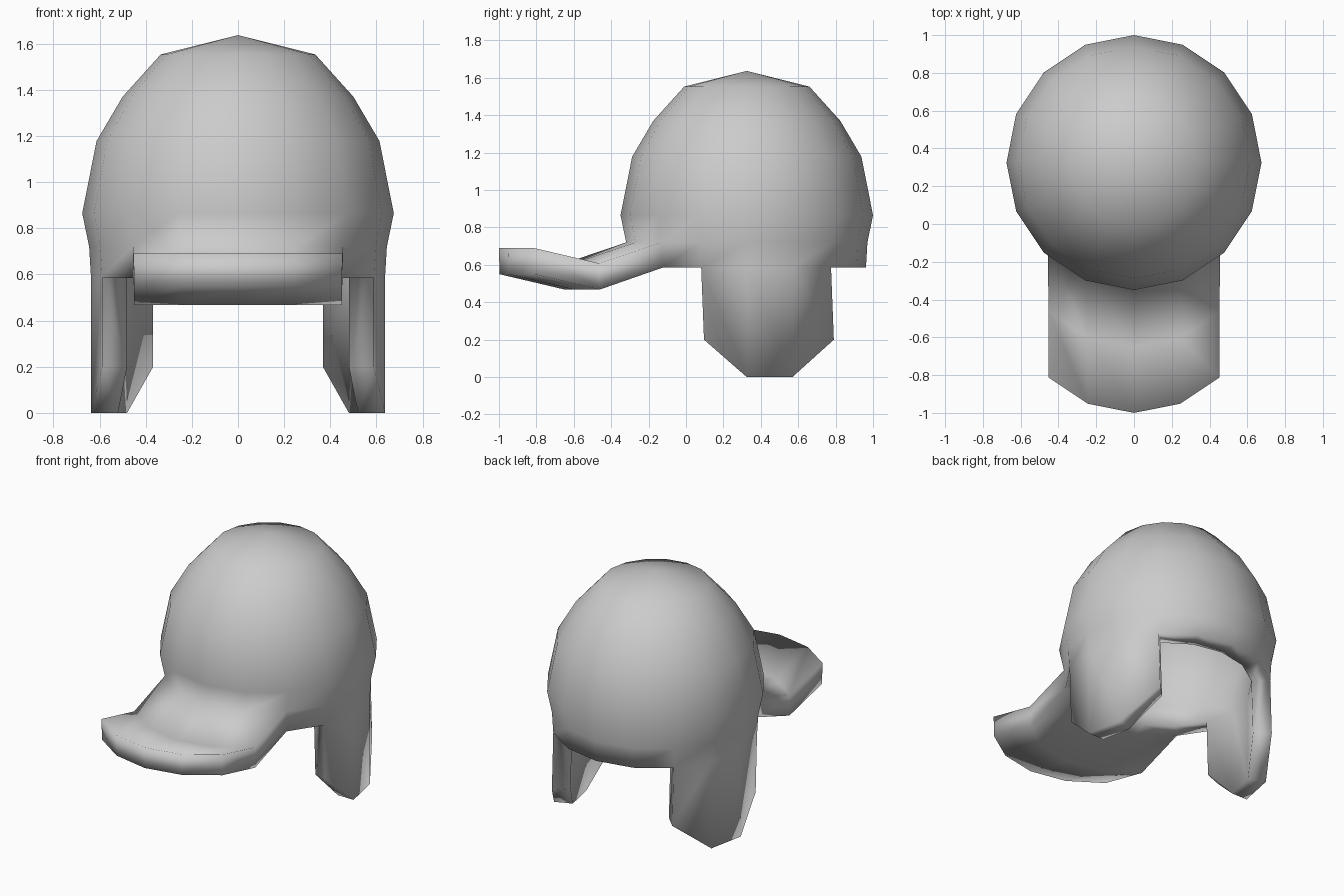
import bpy, bmesh
from math import sin, cos, pi

if "Cube" in bpy.data.objects:
    bpy.data.objects.remove(bpy.data.objects["Cube"])

N = 16
CY = 0.325
# (radius, z) rings from the rim upwards
OUTER = [(0.637, 0.585), (0.645, 0.72), (0.675, 0.865), (0.613, 1.178), (0.50, 1.37), (0.335, 1.553)]
INNER = [(0.52, 0.585), (0.53, 0.72), (0.56, 0.865), (0.505, 1.12), (0.41, 1.28), (0.28, 1.43)]

bm = bmesh.new()


def vert(r, k, z, dy=0.0):
    a = 2 * pi * k / N
    return bm.verts.new((r * cos(a), CY + r * sin(a) + dy, z))


def quad(a, b, i, j):
    """Face between two vertex columns/rows a and b, from index i to j."""
    bm.faces.new((a[i], a[j], b[j], b[i]))


def shell(profile, apex_z, skip=()):
    rings = [[vert(r, k, z) for k in range(N)] for r, z in profile]
    for n, (lo, hi) in enumerate(zip(rings, rings[1:])):
        for k in range(N):
            if not (n == 0 and k in skip):
                quad(lo, hi, k, (k + 1) % N)
    top = bm.verts.new((0, CY, apex_z))
    for k in range(N):
        bm.faces.new((rings[-1][k], rings[-1][(k + 1) % N], top))
    return rings


# Hollow dome: outer skin (open where the brim grows out) and lining
brim_cols = [10, 11, 12, 13, 14]
out = shell(OUTER, 1.637, skip=brim_cols[:-1])
inn = shell(INNER, 1.52)

# Brim: the rim band pushed forward in two steps
loops = [{k: (out[0][k], out[1][k]) for k in brim_cols}]
for dy, z in ((-0.336, 0.468), (-0.685, 0.55)):
    loops.append({k: (vert(0.637, k, z, dy), vert(0.64, k, z + 0.14, dy)) for k in brim_cols})
for a, b in zip(loops, loops[1:]):
    for side in (0, 1):
        for k in brim_cols[:-1]:
            bm.faces.new((a[k][side], a[k + 1][side], b[k + 1][side], b[k][side]))
    for k in (brim_cols[0], brim_cols[-1]):
        bm.faces.new((a[k][0], a[k][1], b[k][1], b[k][0]))
tip = loops[-1]
for k in brim_cols[:-1]:
    bm.faces.new((tip[k][0], tip[k + 1][0], tip[k + 1][1], tip[k][1]))

# Ear flaps: rim sections pulled down, longest in the middle columns
flap_spans = set()
for cols in ([-1, 0, 1, 2], [9, 8, 7, 6]):
    tips = []
    for k, z in zip(cols, (0.2, 0.0, 0.0, 0.2)):
        dy = 0.015 if z else 0.0
        tips.append((vert(0.637, k, z, dy), vert(0.52, k, z, dy)))
    roots = [(out[0][k % N], inn[0][k % N]) for k in cols]
    for i in range(3):
        flap_spans.add(min(cols[i], cols[i + 1]) % N)
        for s in (0, 1):
            bm.faces.new((roots[i][s], roots[i + 1][s], tips[i + 1][s], tips[i][s]))
        bm.faces.new((tips[i][0], tips[i + 1][0], tips[i + 1][1], tips[i][1]))
    for i in (0, 3):
        bm.faces.new((roots[i][0], roots[i][1], tips[i][1], tips[i][0]))

# Flat rim between dome and lining elsewhere
for k in range(N):
    if k not in flap_spans:
        quad(out[0], inn[0], k, (k + 1) % N)

bmesh.ops.recalc_face_normals(bm, faces=bm.faces[:])
for f in bm.faces:
    f.smooth = True
mesh = bpy.data.meshes.new("flap_cap")
bm.to_mesh(mesh)
bm.free()
bpy.context.collection.objects.link(bpy.data.objects.new("flap_cap", mesh))
